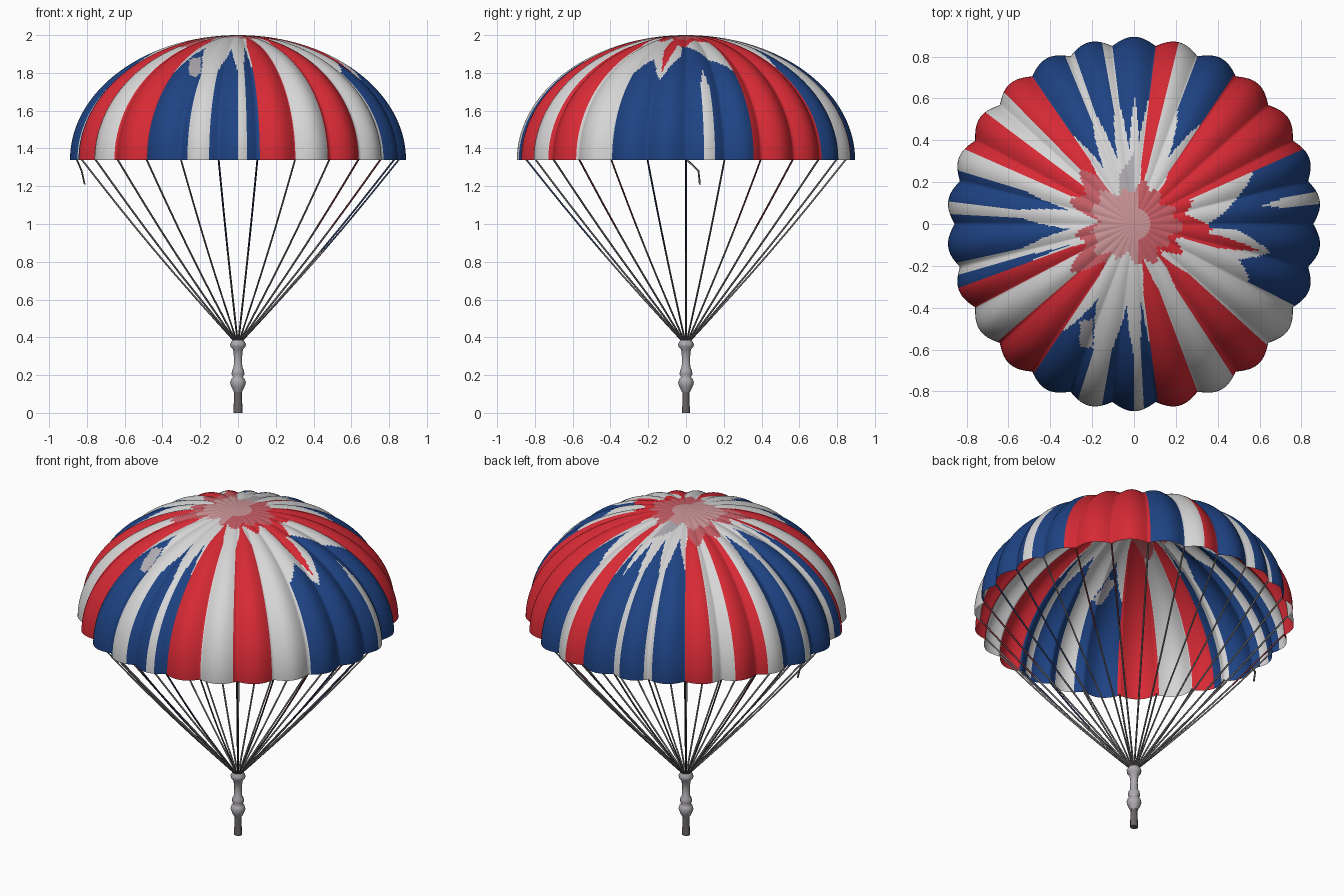
import bpy, bmesh, math
from mathutils import Vector

if "Cube" in bpy.data.objects:
    bpy.data.objects.remove(bpy.data.objects["Cube"])

GORES = 26
R, RIM_Z, RISE = 0.895, 1.34, 0.66


def material(name, rgb):
    m = bpy.data.materials.new(name)
    m.diffuse_color = (*rgb, 1)
    m.use_nodes = True
    m.node_tree.nodes["Principled BSDF"].inputs["Base Color"].default_value = m.diffuse_color
    return m


WHITE, RED, BLUE, PINK, ROSE, GREY = range(6)
STRAP = material("grey strap", (0.42, 0.40, 0.43))
CLOTH = [material("white cloth", (0.68, 0.67, 0.67)),
         material("red cloth", (0.68, 0.023, 0.035)),
         material("blue cloth", (0.013, 0.056, 0.23)),
         material("faded pink cloth", (0.60, 0.30, 0.31)),
         material("rose cloth", (0.56, 0.11, 0.13)), STRAP]
CORD = material("grey cord", (0.17, 0.155, 0.16))
NAVY = material("navy cord", (0.025, 0.04, 0.10))
MAROON = material("maroon cord", (0.16, 0.04, 0.045))
TAIL = material("dark strap", (0.14, 0.125, 0.13))

# Stripe colour and its end angle in degrees, anticlockwise from the front
STRIPES = [(BLUE, -173), (WHITE, -170), (BLUE, -161), (WHITE, -158),
           (BLUE, -145), (RED, -135), (WHITE, -127), (RED, -114),
           (WHITE, -107), (BLUE, -97), (WHITE, -93), (BLUE, -78),
           (WHITE, -74), (BLUE, -70), (RED, -62), (WHITE, -49),
           (RED, -34), (BLUE, -17.7), (WHITE, -10.3), (BLUE, 0),
           (WHITE, 3), (BLUE, 7.5), (RED, 20.5), (WHITE, 33), (RED, 48),
           (WHITE, 63), (BLUE, 114),
           (RED, 146), (BLUE, 159), (WHITE, 166), (RED, 173), (BLUE, 180)]


def polar(r, a, z):
    """Point at angle a (radians) measured from the front towards +x."""
    return Vector((r * math.sin(a), -r * math.cos(a), z))


def crown_colour(a, r):
    """Faded crown with a ragged red fringe on both sides."""
    s = math.radians(a)
    rag = 0.035 * math.sin(5 * s) + 0.03 * math.sin(13 * s + 1)
    side = abs(math.sin(s))
    x, y = r * math.sin(s), -r * math.cos(s)
    if r < 0.17 + rag * 0.6 + 0.03 * side:
        return ROSE if 0.02 < x and r > 0.07 else PINK
    if side > 0.6 and r < 0.27 + rag * 1.6:
        return RED if a > 0 else ROSE
    # Thin worn patches front and back
    if -0.07 < x < 0 and 0.12 < y < 0.24 + x * 1.5 + 0.1:
        return GREY
    if -0.26 < x < -0.2 and -0.6 < y < -0.46:
        return GREY
    return None


def cloth_colour(a, r):
    """Stripes taper to white towards the crown."""
    crown = crown_colour(a, r)
    if crown is not None:
        return crown
    # Red streak and pale sliver inside the broad blue panel on the right
    if abs(a - 78) < 4 * min(1, (0.62 - r) / 0.2) and r > 0.25:
        return RED
    if abs(a - 78) < 9 * min(1, (0.68 - r) / 0.2) and r > 0.25:
        return WHITE
    if abs(a - 98) < 2.2 * min(1, (r - 0.62) / 0.12):
        return WHITE
    start = -180
    for i, (colour, end) in enumerate(STRIPES):
        if a < end:
            break
        start = end
    if colour == WHITE:
        return WHITE
    u = abs(a - (start + end) / 2) / ((end - start) / 2)
    ragged = 0.05 * math.sin(i * 2.7)
    if end == 114:
        reach = (r - 0.33) / 0.3
    elif colour == BLUE:
        reach = (r - 0.35 - ragged) / 0.24
    else:
        reach = (r - 0.12 - ragged) / 0.2
    return colour if u < reach else WHITE


def canopy_point(a, t):
    """Dome with gores that puff out between the seams."""
    puff = 1 - abs(math.cos(a * GORES / 2))
    r, z = R * math.sin(t), RIM_Z + RISE * math.cos(t)
    n = Vector((math.sin(t) / R, math.cos(t) / RISE)).normalized()
    d = 0.038 * puff * math.sin(t) ** 1.4
    return polar(r - n.x * d, a, z - n.y * d)


# Canopy
cols, rows = GORES * 18, 72
bm = bmesh.new()
apex = bm.verts.new((0, 0, RIM_Z + RISE))
rings = []
for j in range(1, rows + 1):
    t = math.pi / 2 * j / rows
    rings.append([bm.verts.new(canopy_point(-math.pi + 2 * math.pi * i / cols, t))
                  for i in range(cols)])
for i in range(cols):
    k = (i + 1) % cols
    a = -180 + 360 * (i + 0.5) / cols
    bm.faces.new((apex, rings[0][i], rings[0][k])).material_index = PINK
    for j in range(rows - 1):
        f = bm.faces.new((rings[j][i], rings[j + 1][i], rings[j + 1][k], rings[j][k]))
        f.material_index = cloth_colour(a, R * math.sin(math.pi / 2 * (j + 1.5) / rows))
for f in bm.faces:
    f.smooth = True
mesh = bpy.data.meshes.new("canopy")
bm.to_mesh(mesh)
bm.free()
for m in CLOTH:
    mesh.materials.append(m)
canopy = bpy.data.objects.new("canopy", mesh)
bpy.context.collection.objects.link(canopy)


def cord(name, paths, radius, mat):
    cu = bpy.data.curves.new(name, "CURVE")
    cu.dimensions = "3D"
    cu.bevel_depth = radius
    cu.bevel_resolution = 1
    cu.use_fill_caps = True
    for pts in paths:
        s = cu.splines.new("POLY")
        s.points.add(len(pts) - 1)
        for p, co in zip(s.points, pts):
            p.co = (*co, 1)
    cu.materials.append(mat)
    ob = bpy.data.objects.new(name, cu)
    bpy.context.collection.objects.link(ob)


# Suspension lines, one per seam, with a few snapped on the left
lines, navy_tops, maroon_tops = [], [], []
for g in range(GORES):
    deg = -180 + 360 * (g + 0.5) / GORES
    a = math.radians(deg)
    if abs(deg + 90) < 1:
        lines.append([polar(0.855, a, 1.345), polar(0.83, a - 0.08, 1.28),
                      polar(0.815, a - 0.09, 1.21)])
        continue
    top = 0.56 if min(abs(deg + 69.2), abs(deg + 110.8)) < 1 else 1
    pts = []
    for k in range(9):
        s = top * k / 8
        bow = 0.02 * math.sin(math.pi * s)
        pts.append(polar(0.01 + 0.845 * s + bow, a, 0.37 + 0.975 * s))
    if abs(deg) < 8 or 70 < deg < 95:
        navy_tops.append(pts[4:])
        pts = pts[:5]
    elif 40 < deg < 65 or 115 < deg < 140 or -125 < deg < -112:
        maroon_tops.append(pts[5:])
        pts = pts[:6]
    lines.append(pts)
cord("suspension_lines", lines, 0.005, CORD)
cord("navy_line_tops", navy_tops, 0.005, NAVY)
cord("maroon_line_tops", maroon_tops, 0.005, MAROON)


def lathe(name, profile, mat, sides=12, sx=1, sy=1):
    b = bmesh.new()
    loops = [[b.verts.new((r * sx * math.cos(2 * math.pi * i / sides),
                           r * sy * math.sin(2 * math.pi * i / sides), z))
              for i in range(sides)] for r, z in profile]
    for lo, hi in zip(loops, loops[1:]):
        for i in range(sides):
            k = (i + 1) % sides
            b.faces.new((lo[i], lo[k], hi[k], hi[i])).smooth = True
    b.faces.new(loops[0][::-1])
    b.faces.new(loops[-1])
    me = bpy.data.meshes.new(name)
    b.to_mesh(me)
    b.free()
    me.materials.append(mat)
    ob = bpy.data.objects.new(name, me)
    bpy.context.collection.objects.link(ob)


# Gathered riser with its knots, and the loose tail below
lathe("riser", [(0.021, 0.11), (0.034, 0.135), (0.042, 0.16), (0.036, 0.18),
                (0.026, 0.19), (0.034, 0.205), (0.032, 0.225), (0.023, 0.24),
                (0.021, 0.29), (0.026, 0.335), (0.04, 0.35), (0.042, 0.365),
                (0.03, 0.385), (0.014, 0.41)], STRAP)
lathe("riser_tail", [(0.025, 0), (0.022, 0.06), (0.02, 0.13)], TAIL, 8, 1, 0.85)
